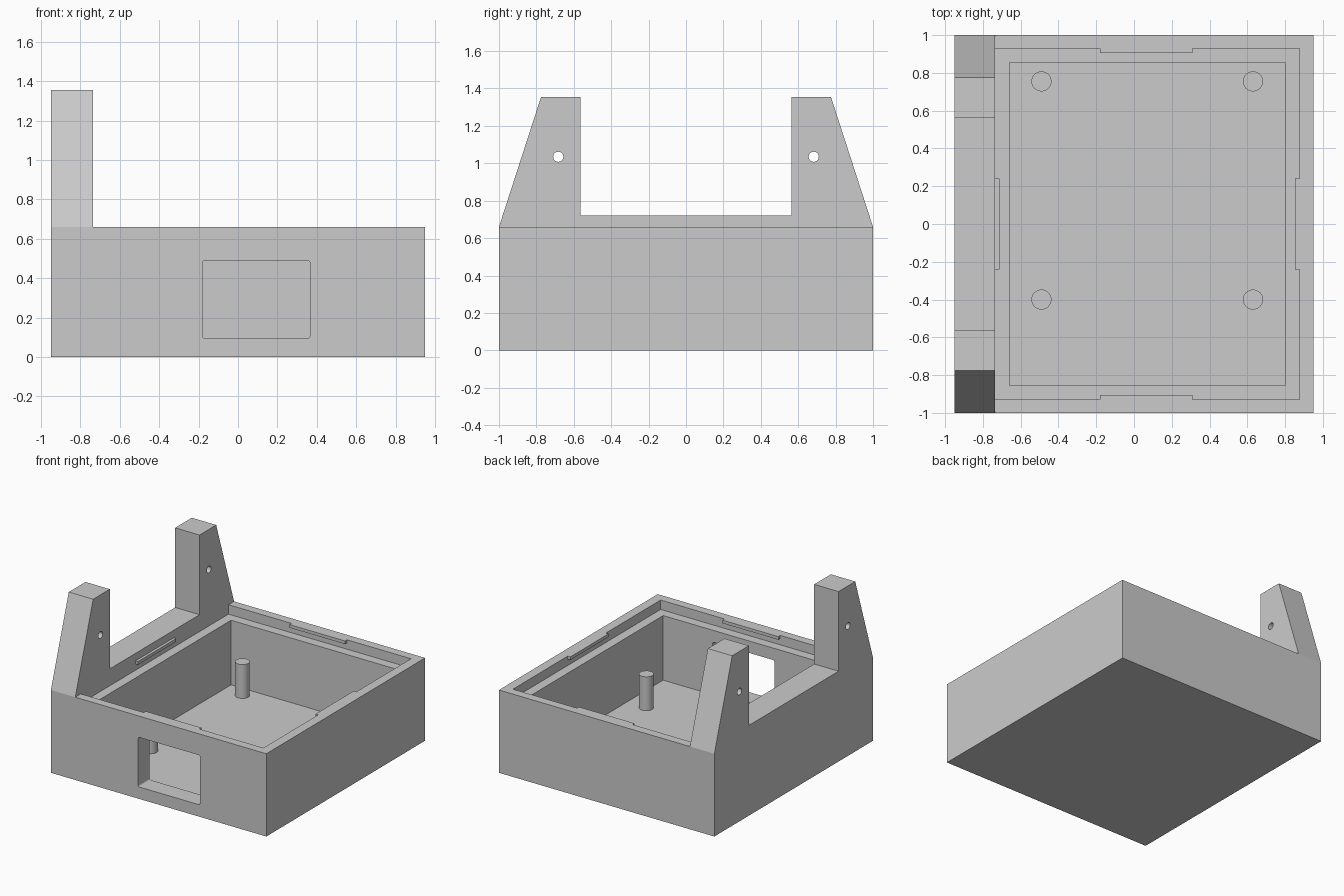
import bpy
import bmesh
from math import pi
from mathutils import Matrix

if "Cube" in bpy.data.objects:
    bpy.data.objects.remove(bpy.data.objects["Cube"], do_unlink=True)

grey = bpy.data.materials.new("light grey plastic")
grey.use_nodes = True
colour = (0.6, 0.6, 0.6, 1)
grey.diffuse_color = colour
grey.node_tree.nodes["Principled BSDF"].inputs["Base Color"].default_value = colour

BASE_TOP = 0.66
FLOOR = 0.07
RAIL_X = (-0.95, -0.735)


def add_object(name, bm):
    bmesh.ops.recalc_face_normals(bm, faces=bm.faces)
    mesh = bpy.data.meshes.new(name)
    bm.to_mesh(mesh)
    bm.free()
    mesh.materials.append(grey)
    obj = bpy.data.objects.new(name, mesh)
    bpy.context.collection.objects.link(obj)
    return obj


def box(name, xs, ys, zs):
    bm = bmesh.new()
    bmesh.ops.create_cube(bm, size=1)
    for v in bm.verts:
        v.co = [r[0] if c < 0 else r[1] for c, r in zip(v.co, (xs, ys, zs))]
    return add_object(name, bm)


def cylinder(name, radius, depth, centre, along_x=False):
    bm = bmesh.new()
    turn = Matrix.Rotation(pi / 2, 4, "Y") if along_x else Matrix.Identity(4)
    bmesh.ops.create_cone(bm, cap_ends=True, segments=32, radius1=radius,
                          radius2=radius, depth=depth,
                          matrix=Matrix.Translation(centre) @ turn)
    return add_object(name, bm)


def smooth(obj):
    bpy.ops.object.select_all(action="DESELECT")
    obj.select_set(True)
    bpy.context.view_layer.objects.active = obj
    bpy.ops.object.shade_smooth_by_angle()


def cut(target, cutter):
    mod = target.modifiers.new("cut", "BOOLEAN")
    mod.operation = "DIFFERENCE"
    mod.solver = "EXACT"
    mod.object = cutter
    cutter.hide_render = True
    bpy.context.view_layer.objects.active = target
    bpy.ops.object.modifier_apply(modifier=mod.name)
    bpy.data.objects.remove(cutter, do_unlink=True)


# Open tray with a stepped rim
tray = box("tray", (-0.95, 0.95), (-1, 1), (0, BASE_TOP))
cut(tray, box("cavity_cutter", (-0.66, 0.80), (-0.855, 0.855), (FLOOR, 1)))
cut(tray, box("rim_cutter", (RAIL_X[1], 0.875), (-0.93, 0.93), (0.585, 1)))

# Front opening with slightly rounded corners
window = box("window_cutter", (-0.18, 0.365), (-1.1, -0.8), (0.095, 0.49))
bm = bmesh.new()
bm.from_mesh(window.data)
edges = [e for e in bm.edges if abs(e.verts[0].co.y - e.verts[1].co.y) > 0.1]
bmesh.ops.bevel(bm, geom=edges, offset=0.012, segments=4, profile=0.5,
                affect="EDGES")
bm.to_mesh(window.data)
bm.free()
cut(tray, window)

# Raised side rail with two tapered uprights
half = [(1, BASE_TOP), (0.775, 1.355), (0.565, 1.355), (0.565, 0.72)]
profile = half + [(-y, z) for y, z in reversed(half)]
bm = bmesh.new()
face = bm.faces.new([bm.verts.new((RAIL_X[0], y, z)) for y, z in profile])
extruded = bmesh.ops.extrude_face_region(bm, geom=[face], use_keep_orig=True)
for item in extruded["geom"]:
    if isinstance(item, bmesh.types.BMVert):
        item.co.x = RAIL_X[1]
rail = add_object("upright_rail", bm)
for side in (-1, 1):
    cut(rail, cylinder("pivot_hole_cutter", 0.027, 0.5,
                       (-0.84, side * 0.683, 1.035), along_x=True))

# Snap tabs around the inside of the rim
tab_z = (0.635, BASE_TOP)
box("front_tab", (-0.18, 0.31), (-0.93, -0.905), tab_z)
box("back_tab", (-0.18, 0.31), (0.905, 0.93), tab_z)
box("left_tab", (0.852, 0.875), (-0.24, 0.24), tab_z)
box("right_tab", (RAIL_X[1], -0.713), (-0.24, 0.24), tab_z)

# Four standoff posts on the floor
height = 0.27
for x, side in ((-0.49, "right"), (0.63, "left")):
    for y, end in ((-0.4, "front"), (0.755, "back")):
        smooth(cylinder(f"{end}_{side}_standoff", 0.053, height,
                        (x, y, FLOOR + height / 2)))
